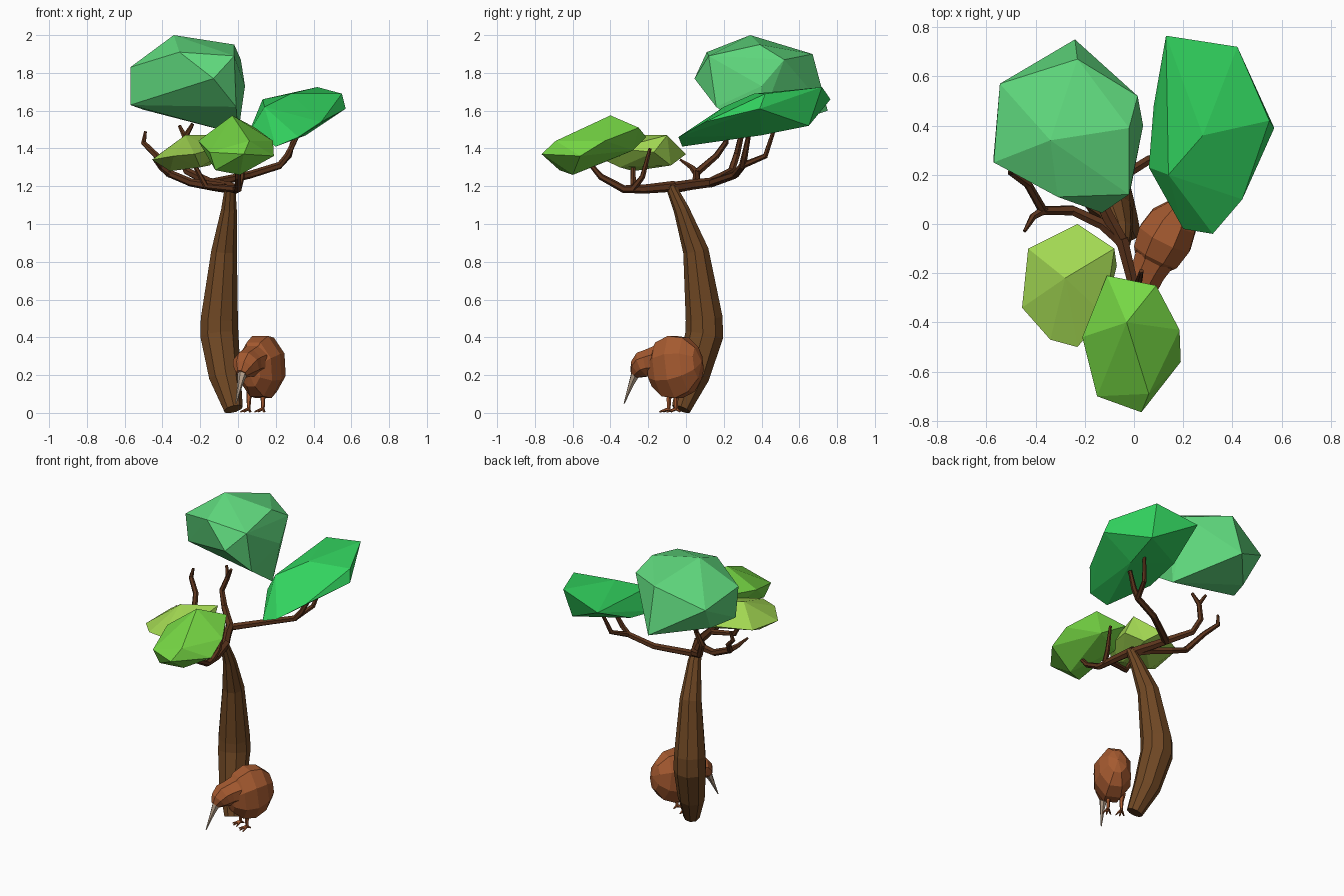
import bpy, bmesh, math
from mathutils import Vector, Matrix


def material(name, r, g, b):
    m = bpy.data.materials.new(name)
    lin = [((c / 255 + 0.055) / 1.055) ** 2.4 for c in (r, g, b)]
    m.diffuse_color = (*lin, 1)
    return m


BARK = material("bark_brown", 112, 72, 36)
TWIG = material("branch_brown", 92, 52, 28)
TEAL = material("soft_green", 95, 216, 125)
GREEN = material("bright_green", 50, 212, 95)
LIME = material("lime_green", 118, 215, 68)
YELLOW = material("yellow_green", 162, 215, 82)
FEATHER = material("feather_brown", 165, 90, 48)
BEAK = material("beak_grey", 182, 160, 138)


def finish(bm, name, mat):
    bmesh.ops.recalc_face_normals(bm, faces=bm.faces)
    me = bpy.data.meshes.new(name)
    bm.to_mesh(me)
    bm.free()
    ob = bpy.data.objects.new(name, me)
    me.materials.append(mat)
    bpy.context.collection.objects.link(ob)
    return ob


def add_tube(bm, pts, sides, fat):
    """Loft a ring along (x, y, z, radius) points."""
    ps = [Vector(p[:3]) for p in pts]
    frame, last, rings = None, None, []
    for i, p in enumerate(ps):
        t = (ps[min(i + 1, len(ps) - 1)] - ps[max(i - 1, 0)]).normalized()
        if frame is None:
            frame = t.to_track_quat('Z', 'Y')
        else:
            frame = last.rotation_difference(t) @ frame
        last = t
        ring = []
        for k in range(sides):
            a = 2 * math.pi * (k + 0.5) / sides
            v = Vector((math.cos(a), math.sin(a), 0)) * pts[i][3] * fat
            ring.append(bm.verts.new(p + frame @ v))
        rings.append(ring)
    for a, b in zip(rings, rings[1:]):
        for k in range(sides):
            n = (k + 1) % sides
            bm.faces.new((a[k], a[n], b[n], b[k]))
    bm.faces.new(rings[0])
    bm.faces.new(rings[-1])


def tubes(name, mat, paths, sides=6, fat=1.0):
    bm = bmesh.new()
    for p in paths:
        add_tube(bm, p, sides, fat)
    return finish(bm, name, mat)


def branch(name, paths):
    return tubes(name, TWIG, paths, 6, 1.15)


def crown(name, mat, pts):
    """Faceted leaf clump wrapped around its corner points."""
    bm = bmesh.new()
    vs = [bm.verts.new(p) for p in pts]
    res = bmesh.ops.convex_hull(bm, input=vs)
    inner = [v for v in res["geom_interior"] if isinstance(v, bmesh.types.BMVert)]
    bmesh.ops.delete(bm, geom=inner, context='VERTS')
    return finish(bm, name, mat)


# Curved trunk, bulging low down
tubes("trunk", BARK, [[
    (-0.025, -0.025, 0.02, 0.052), (-0.07, 0.04, 0.19, 0.086),
    (-0.1, 0.098, 0.41, 0.103), (-0.1, 0.098, 0.5, 0.1),
    (-0.074, 0.053, 0.86, 0.069), (-0.048, -0.025, 1.08, 0.042),
    (-0.042, -0.08, 1.2, 0.028)]], 9)

# Branches, each a group of forking limbs
branch("back_branch", [
    [(-0.04, -0.09, 1.19, .026), (-0.11, 0.04, 1.21, .024), (-0.15, 0.13, 1.22, .022),
     (-0.27, 0.24, 1.28, .018), (-0.31, 0.27, 1.37, .016), (-0.28, 0.29, 1.46, .014),
     (-0.24, 0.27, 1.53, .008)],
    [(-0.28, 0.29, 1.46, .013), (-0.31, 0.32, 1.52, .008)]])
branch("right_branch", [
    [(-0.15, 0.13, 1.215, .02), (0.06, 0.26, 1.26, .018), (0.22, 0.3, 1.31, .017),
     (0.26, 0.31, 1.36, .015), (0.31, 0.33, 1.46, .011)],
    [(0.22, 0.3, 1.31, .015), (0.27, 0.42, 1.36, .013), (0.31, 0.47, 1.51, .009)]])
branch("left_branch", [
    [(-0.05, -0.07, 1.19, .024), (-0.13, 0.0, 1.2, .022), (-0.25, 0.055, 1.22, .019),
     (-0.37, 0.055, 1.27, .018), (-0.43, 0.16, 1.36, .015), (-0.5, 0.21, 1.43, .013),
     (-0.49, 0.22, 1.49, .007)],
    [(-0.36, 0.06, 1.265, .018), (-0.41, 0.03, 1.3, .013), (-0.445, -0.03, 1.34, .006)]])
branch("front_branch", [
    [(-0.05, -0.06, 1.2, .025), (-0.01, -0.22, 1.185, .021), (0.0, -0.33, 1.185, .018),
     (0.0, -0.45, 1.25, .015), (0.0, -0.51, 1.32, .01)],
    [(0.0, -0.28, 1.185, .016), (0.02, -0.23, 1.25, .013), (0.03, -0.19, 1.4, .008)],
    [(-0.01, -0.24, 1.185, .017), (-0.17, -0.28, 1.2, .015), (-0.24, -0.28, 1.33, .01)]])

# Leaf crowns
crown("back_crown", TEAL, [
    (-0.34, 0.34, 2.0), (-0.23, 0.67, 1.9), (-0.02, 0.39, 1.95), (0.015, 0.52, 1.87),
    (-0.02, 0.12, 1.89), (-0.31, 0.11, 1.91), (-0.13, 0.045, 1.77), (-0.57, 0.25, 1.83),
    (-0.545, 0.57, 1.78), (-0.24, 0.75, 1.6), (0.037, 0.4, 1.73), (-0.57, 0.28, 1.63),
    (-0.5, 0.45, 1.605), (-0.01, 0.16, 1.62), (0.0, 0.37, 1.475)])
crown("right_crown", GREEN, [
    (0.13, 0.765, 1.66), (0.42, 0.72, 1.725), (0.55, 0.42, 1.69), (0.57, 0.39, 1.61),
    (0.44, 0.1, 1.54), (0.32, -0.04, 1.46), (0.2, -0.02, 1.41), (0.06, 0.23, 1.49),
    (0.14, 0.2, 1.62), (0.28, 0.36, 1.69), (0.4, 0.65, 1.52), (0.08, 0.48, 1.53),
    (0.36, 0.4, 1.47)])
crown("front_crown", LIME, [
    (-0.03, -0.4, 1.575), (-0.11, -0.21, 1.46), (0.09, -0.25, 1.51), (0.185, -0.43, 1.44),
    (0.19, -0.56, 1.36), (0.03, -0.765, 1.37), (-0.15, -0.7, 1.38), (-0.21, -0.46, 1.44),
    (0.06, -0.69, 1.44), (0.01, -0.6, 1.26), (0.03, -0.28, 1.39), (-0.12, -0.67, 1.285),
    (-0.14, -0.35, 1.36)])
crown("left_crown", YELLOW, [
    (-0.23, 0.0, 1.37), (-0.08, -0.1, 1.47), (-0.07, -0.17, 1.38), (-0.12, -0.37, 1.4),
    (-0.23, -0.5, 1.37), (-0.34, -0.47, 1.36), (-0.455, -0.34, 1.34), (-0.43, -0.1, 1.36),
    (-0.28, -0.22, 1.47), (-0.36, -0.28, 1.28), (-0.15, -0.08, 1.31), (-0.2, -0.35, 1.3)])

# Ground bird, modelled facing -y then turned toward the trunk's front
PLACE = Matrix.Translation((0.125, -0.06, 0)) @ Matrix.Rotation(math.radians(-27), 4, 'Z')

bm = bmesh.new()
bmesh.ops.create_uvsphere(bm, u_segments=8, v_segments=6, radius=1)
bmesh.ops.transform(bm, verts=bm.verts, matrix=Matrix.Translation((0, 0.003, 0.243))
                    @ Matrix.Diagonal((0.122, 0.16, 0.18, 1))
                    @ Matrix.Rotation(math.radians(98), 4, 'X')
                    @ Matrix.Rotation(math.radians(22.5), 4, 'Z'))
bird = [finish(bm, "bird_body", FEATHER)]

bird.append(tubes("bird_head", FEATHER, [[
    (0, -0.09, 0.275, .088), (0, -0.145, 0.265, .077), (0, -0.18, 0.255, .076),
    (0, -0.212, 0.232, .058), (0, -0.237, 0.205, .03)]], 8))
bird.append(tubes("bird_beak", BEAK, [[
    (0.003, -0.22, 0.23, .03), (0.003, -0.258, 0.15, .015), (0, -0.3, 0.05, .003)]], 6))

# Legs with three front toes and a back toe
for side, label in ((-1, "left"), (1, "right")):
    x, y = 0.042 * side - 0.022, -0.025
    paths = [[(x, y + 0.02, 0.13, .024), (x, y, 0.075, .013), (x, y, 0.012, .009)]]
    for ang in (-32, 0, 32, 180):
        r = math.radians(ang)
        n = 0.025 if ang == 180 else 0.05
        paths.append([(x, y, 0.022, .009),
                      (x + n * math.sin(r), y - n * math.cos(r), 0.006, .004)])
    bird.append(tubes(label + "_bird_leg", FEATHER, paths, 5))

for ob in bird:
    ob.data.transform(PLACE)
